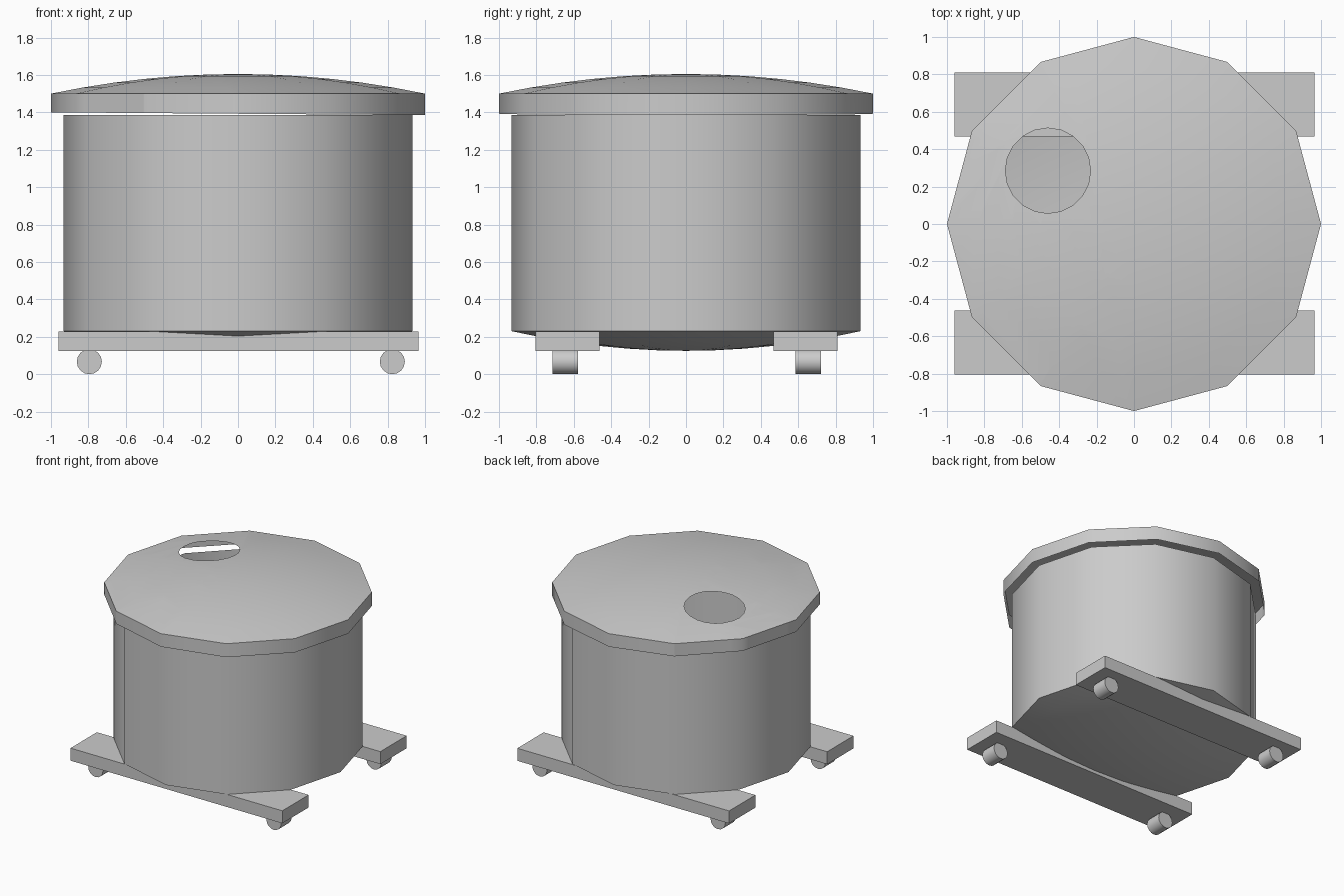
import bpy, bmesh
from math import sin, cos, pi, radians
from mathutils import Vector

if "Cube" in bpy.data.objects:
    bpy.data.objects.remove(bpy.data.objects["Cube"])

SIDES = 12


def finish(name, bm):
    mesh = bpy.data.meshes.new(name)
    bm.to_mesh(mesh)
    bm.free()
    ob = bpy.data.objects.new(name, mesh)
    bpy.context.collection.objects.link(ob)
    bpy.ops.object.select_all(action='DESELECT')
    ob.select_set(True)
    bpy.context.view_layer.objects.active = ob
    bpy.ops.object.shade_smooth_by_angle(angle=radians(40))
    return ob


def domed_shell(r, z_wall, z_rim, z_pole, rings=6):
    """Open wall from z_wall to z_rim, closed by a shallow dome to z_pole."""
    profile = [(r, z_wall)]
    for k in range(rings):
        f = 1 - k / rings
        profile.append((r * f, z_pole + (z_rim - z_pole) * f * f))
    bm = bmesh.new()
    loops = [[bm.verts.new((pr * cos(2 * pi * i / SIDES), pr * sin(2 * pi * i / SIDES), z))
              for i in range(SIDES)] for pr, z in profile]
    pole = bm.verts.new((0, 0, z_pole))
    for i in range(SIDES):
        j = (i + 1) % SIDES
        for a, b in zip(loops, loops[1:]):
            bm.faces.new((a[i], a[j], b[j], b[i]))
        bm.faces.new((loops[-1][i], loops[-1][j], pole))
    if z_pole < z_wall:
        bmesh.ops.reverse_faces(bm, faces=bm.faces[:])
    return bm


def punch_hole(bm, centre, radius, sides):
    """Cut a vertical round opening with successive plane cuts."""
    inside = bm.faces[:]
    for i in range(sides):
        a = 2 * pi * (i + 0.5) / sides
        n = Vector((cos(a), sin(a), 0))
        p = centre + n * radius * cos(pi / sides)
        geom = set(inside)
        for f in inside:
            geom.update(f.edges)
            geom.update(f.verts)
        cut = bmesh.ops.bisect_plane(bm, geom=list(geom), plane_co=p, plane_no=n, dist=1e-5)
        inside = [f for f in cut['geom'] if isinstance(f, bmesh.types.BMFace)
                  and (f.calc_center_median() - p).dot(n) < 0]
    bmesh.ops.delete(bm, geom=inside, context='FACES')


# Drum, open on top, with a bulged bottom
finish("drum_body", domed_shell(0.932, 1.385, 0.23, 0.125))

# Domed lid with a slightly skewed lower rim and an off-centre opening
lid = domed_shell(1.0, 1.3925, 1.5, 1.605)
for v in lid.verts:
    if v.co.z < 1.45:
        v.co.z -= 0.0075 * v.co.x
punch_hole(lid, Vector((-0.46, 0.285, 0)), 0.228, 20)
finish("lid", lid)

# Two base planks, each with a pair of rollers
for label, y in (("front", -0.633), ("back", 0.64)):
    bm = bmesh.new()
    bmesh.ops.create_cube(bm, size=1)
    bmesh.ops.scale(bm, vec=(1.925, 0.342, 0.103), verts=bm.verts)
    bmesh.ops.translate(bm, vec=(0.003, y, 0.1765), verts=bm.verts)
    finish(label + "_plank", bm)
    for side, x in (("left", -0.795), ("right", 0.825)):
        bpy.ops.mesh.primitive_cylinder_add(
            vertices=16, radius=0.067, depth=0.136,
            location=(x, y + 0.013 * (1 if y > 0 else -1), 0.067), rotation=(pi / 2, 0, 0))
        wheel = bpy.context.object
        wheel.name = label + "_" + side + "_roller"
        bpy.ops.object.shade_smooth_by_angle(angle=radians(40))
